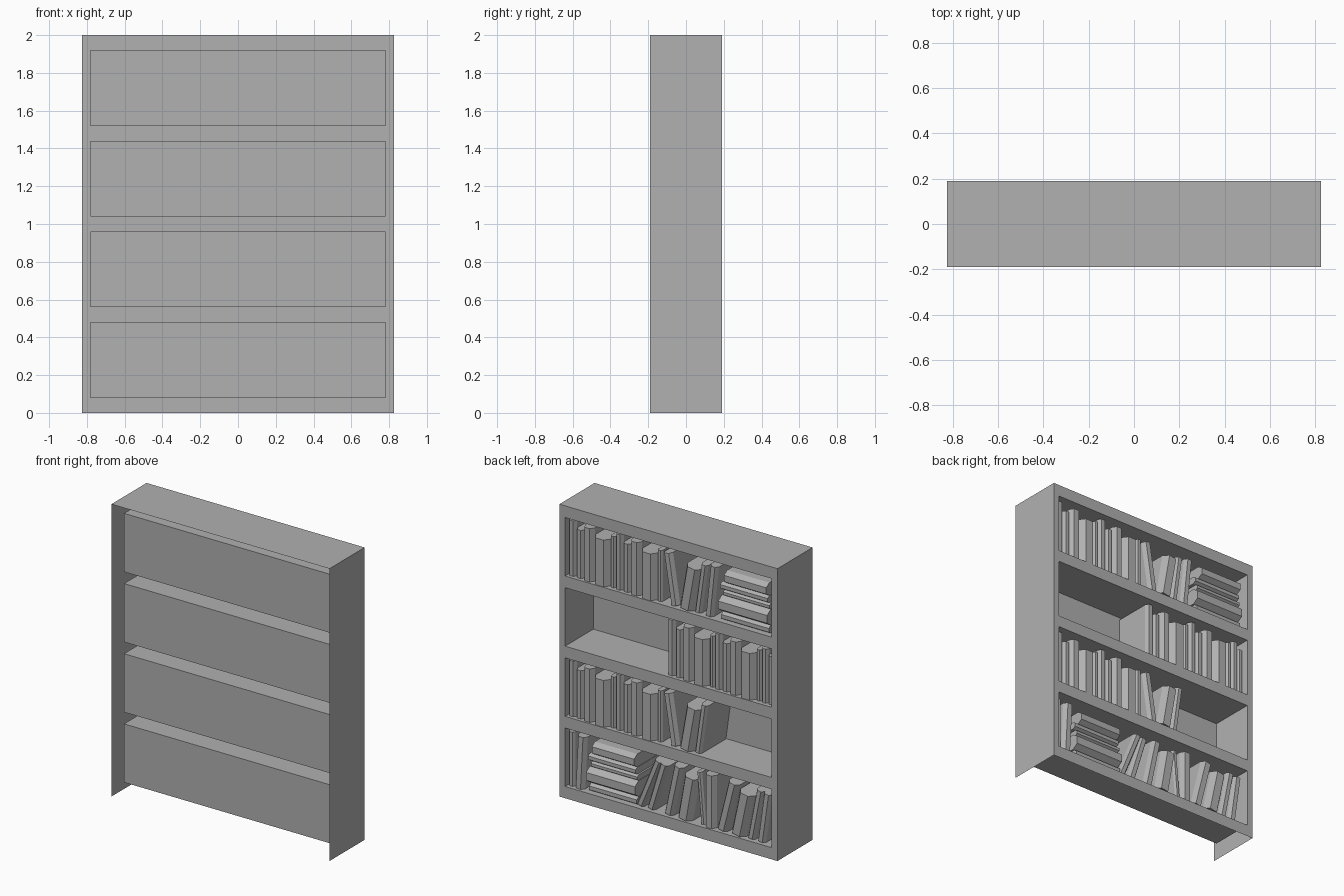
import bpy, bmesh, math
from mathutils import Vector

if "Cube" in bpy.data.objects:
    bpy.data.objects.remove(bpy.data.objects["Cube"])

W, D, H = 0.825, 0.19, 2.0          # half width, half depth, height of the case
CX, CY = 0.782, -0.115              # half width of a bay, y of its back wall
BAYS = [1.52, 1.04, 0.56, 0.08]     # floor heights, top to bottom
BAY_H = 0.40

GREY = bpy.data.materials.new("dark_grey")
GREY.diffuse_color = (0.44, 0.44, 0.44, 1)
GREY.use_nodes = True
GREY.node_tree.nodes["Principled BSDF"].inputs["Base Color"].default_value = GREY.diffuse_color


def make_object(name, bm):
    bmesh.ops.remove_doubles(bm, verts=bm.verts, dist=1e-5)
    me = bpy.data.meshes.new(name)
    bm.to_mesh(me)
    bm.free()
    me.materials.append(GREY)
    ob = bpy.data.objects.new(name, me)
    bpy.context.collection.objects.link(ob)
    return ob


def quad(bm, *pts):
    bm.faces.new([bm.verts.new(p) for p in pts])


def frame_strip(bm, x0, x1, z0, z1):
    quad(bm, (x1, D, z0), (x0, D, z0), (x0, D, z1), (x1, D, z1))


# Outer case: thin sides and top, open behind and below, framed on the +y side
bm = bmesh.new()
for s in (-1, 1):
    pts = [(s * W, -D, 0), (s * W, D, 0), (s * W, D, H), (s * W, -D, H)]
    quad(bm, *(pts if s > 0 else pts[::-1]))
quad(bm, (-W, -D, H), (W, -D, H), (W, D, H), (-W, D, H))
edges = [0.0]
for z in reversed(BAYS):
    edges += [z, z + BAY_H]
edges.append(H)
for i in range(len(edges) - 1):
    z0, z1 = edges[i], edges[i + 1]
    frame_strip(bm, -W, -CX, z0, z1)
    frame_strip(bm, CX, W, z0, z1)
    if i % 2 == 0:
        frame_strip(bm, -CX, CX, z0, z1)
make_object("case", bm)

# Recessed bays: floor, ceiling, two sides and back wall
for i, z in enumerate(BAYS):
    bm = bmesh.new()
    t = z + BAY_H
    ring = [(-CX, z), (CX, z), (CX, t), (-CX, t)]
    quad(bm, *[(x, CY, h) for x, h in reversed(ring)])
    for (xa, za), (xb, zb) in zip(ring, ring[1:] + ring[:1]):
        quad(bm, (xa, CY, za), (xb, CY, zb), (xb, D, zb), (xa, D, za))
    make_object(f"bay_{i + 1}", bm)


def book(bm, s, z, w, h, lean=0.0):
    """Book with a faceted spine. s runs from the +x edge of the case towards -x;
    positive lean tips the top towards -x."""
    a = math.radians(lean)
    pivot = w if lean > 0 else 0.0
    bulge = min(0.04, 0.4 * w)
    front = 0.145
    prof = [(0, -0.11), (0, front), (0.25 * w, front + bulge),
            (0.75 * w, front + bulge), (w, front), (w, -0.11)]

    def place(u, y, v):
        ds = pivot + (u - pivot) * math.cos(a) + v * math.sin(a)
        dz = v * math.cos(a) - (u - pivot) * math.sin(a)
        return Vector((W - s - ds, y, z + dz))

    lo = [bm.verts.new(place(u, y, 0)) for u, y in prof]
    hi = [bm.verts.new(place(u, y, h)) for u, y in prof]
    faces = [bm.faces.new(lo), bm.faces.new(hi[::-1])]
    n = len(prof)
    for k in range(n):
        m = (k + 1) % n
        faces.append(bm.faces.new((lo[m], lo[k], hi[k], hi[m])))
    bmesh.ops.recalc_face_normals(bm, faces=faces)


# Repeating set of upright books: width, height
SET = [(0.058, 0.38), (0.057, 0.33), (0.08, 0.365), (0.12, 0.32), (0.04, 0.35)]
# Books in a pile, bottom to top: thickness, length, sideways shift
PILE = [(0.055, 0.36, 0.01), (0.11, 0.37, 0.0), (0.04, 0.35, 0.02),
        (0.05, 0.36, 0.0), (0.09, 0.32, 0.04)]


def upright(bm, s, z, books):
    for w, h in books:
        book(bm, s + 0.0015, z, w - 0.003, h)
        s += w


def leaning(bm, z, books):
    for s, w, h, lean in books:
        book(bm, s, z, w, h, lean)


def pile(bm, s, z):
    for w, h, shift in PILE:
        book(bm, s + shift - w, z, w - 0.002, h, 90)
        z += w


LEAN_GROUP = [(0.82, 0.065, 0.35, -9), (0.885, 0.11, 0.30, 10), (1.0, 0.05, 0.34, 8)]

# Top row: two upright sets, a leaning group and a pile
bm = bmesh.new()
upright(bm, 0.045, BAYS[0], SET * 2)
leaning(bm, BAYS[0], LEAN_GROUP + [(1.08, 0.06, 0.35, 6)])
pile(bm, 1.20, BAYS[0])
make_object("books_row_1", bm)

# Second row: right-hand half filled
bm = bmesh.new()
upright(bm, 0.795, BAYS[1], SET * 2 + [(0.05, 0.37), (0.045, 0.33)])
make_object("books_row_2", bm)

# Third row: as the top row, then empty
bm = bmesh.new()
upright(bm, 0.045, BAYS[2], SET * 2)
leaning(bm, BAYS[2], LEAN_GROUP)
make_object("books_row_3", bm)

# Bottom row: one upright, one leaning, a pile and a loose leaning run
bm = bmesh.new()
leaning(bm, BAYS[3], [
    (0.045, 0.045, 0.37, 0), (0.095, 0.07, 0.36, 3),
    (0.56, 0.055, 0.36, 22), (0.64, 0.06, 0.34, 17), (0.77, 0.07, 0.35, 12),
    (0.87, 0.11, 0.30, 10), (1.045, 0.035, 0.35, -5), (1.082, 0.08, 0.36, 0),
    (1.17, 0.08, 0.35, 14), (1.275, 0.11, 0.30, 12),
    (1.40, 0.055, 0.35, 11), (1.475, 0.06, 0.34, 8)])
pile(bm, 0.20, BAYS[3])
make_object("books_row_4", bm)
